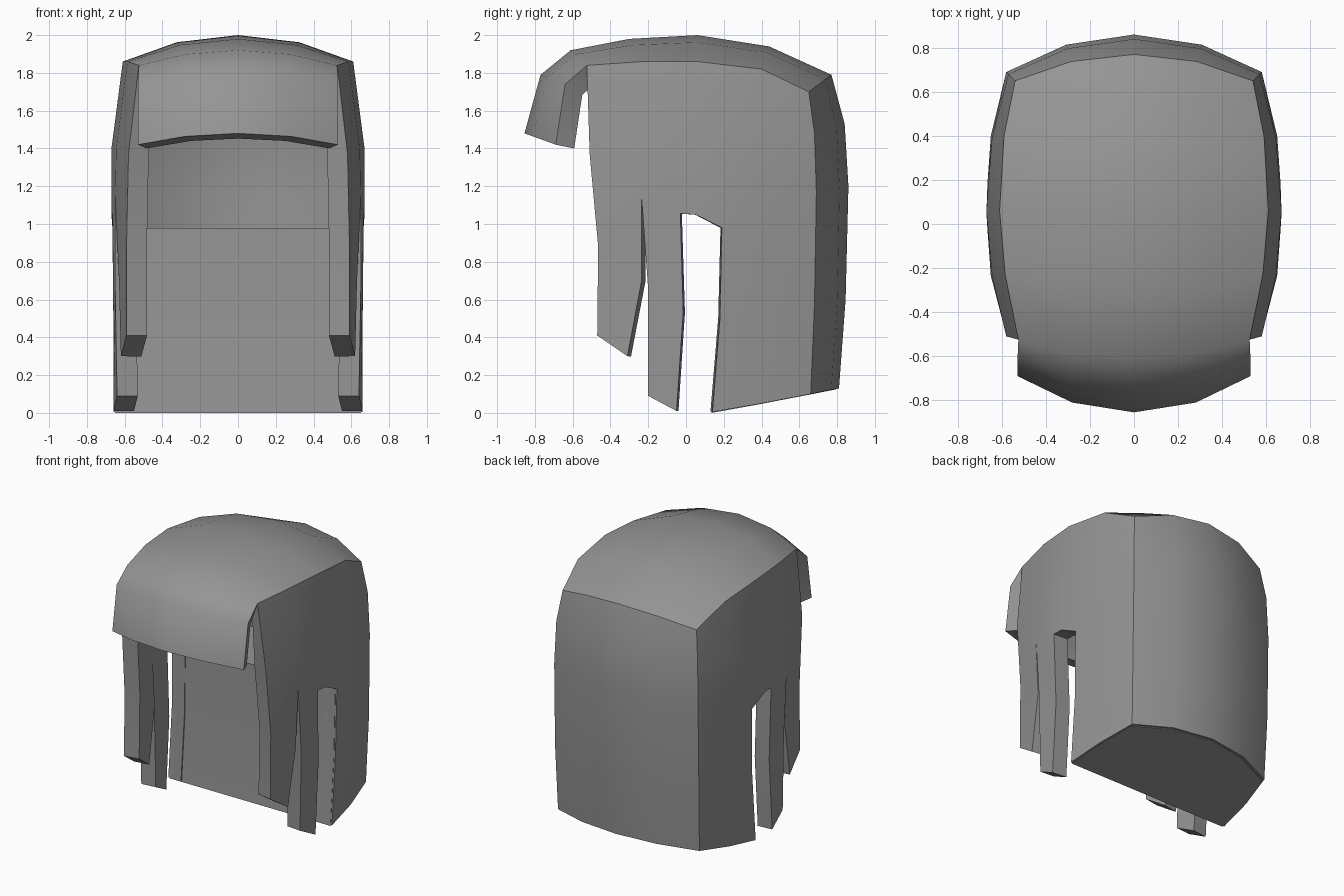
import bpy
import bmesh
from math import radians
from mathutils import Vector

default_cube = bpy.data.objects.get("Cube")
if default_cube:
    bpy.data.objects.remove(default_cube, do_unlink=True)

# One flat grey for all the hair
grey = bpy.data.materials.new("hair_grey")
grey.use_nodes = True
colour = (0.3, 0.3, 0.3, 1)
grey.diffuse_color = colour
grey.node_tree.nodes["Principled BSDF"].inputs["Base Color"].default_value = colour


def finish(bm, name, thickness=0):
    """Turn a half mesh into a mirrored, optionally thickened, smooth object."""
    bmesh.ops.recalc_face_normals(bm, faces=bm.faces)
    mesh = bpy.data.meshes.new(name)
    bm.to_mesh(mesh)
    bm.free()
    mesh.materials.append(grey)
    obj = bpy.data.objects.new(name, mesh)
    bpy.context.collection.objects.link(obj)
    bpy.ops.object.select_all(action="DESELECT")
    obj.select_set(True)
    bpy.context.view_layer.objects.active = obj
    mirror = obj.modifiers.new("mirror", "MIRROR")
    mirror.use_clip = True
    if thickness:
        solid = obj.modifiers.new("thickness", "SOLIDIFY")
        solid.thickness = thickness
        solid.offset = -1
        solid.use_even_offset = True
    for modifier in list(obj.modifiers):
        bpy.ops.object.modifier_apply(modifier=modifier.name)
    bpy.ops.object.shade_smooth_by_angle(angle=radians(45))


def row_points(centre, edge):
    """Centre, middle and edge points of one curved row."""
    c, e = Vector((0, *centre)), Vector(edge)
    mid = c.lerp(e, 0.27)
    mid.x = e.x * 0.53
    return [c, mid, e]


# Rows from the fringe tip, over the crown, down the back
rows = [row_points(c, e) for c, e in (
    ((-.855, 1.48), (.53, -.69, 1.42)),
    ((-.77, 1.79), (.53, -.64, 1.74)),
    ((-.61, 1.92), (.525, -.525, 1.84)),
    ((-.3, 1.98), (.585, -.23, 1.86)),
    ((.06, 2), (.61, .06, 1.86)),
    ((.44, 1.94), (.59, .4, 1.82)),
    ((.77, 1.79), (.54, .65, 1.7)),
    ((.84, 1.53), (.57, .68, 1.48)),
    ((.86, 1.2), (.58, .69, 1.17)),
    ((.845, .6), (.58, .68, .57)),
    ((.81, .13), (.57, .66, .1)),
)]

# Side points: front lock, rear lock, gap and back panel
side = dict(
    front_high=(.58, -.51, 1.37), front_mid=(.59, -.465, .88), front_tip=(.59, -.47, .41),
    ear_high=(.645, -.23, 1.4), notch=(.65, -.235, 1.14),
    front_back=(.63, -.235, .7), front_back_tip=(.62, -.31, .3),
    rear_mid=(.65, -.2, .65), rear_tip=(.64, -.2, .09),
    rear_top=(.665, -.03, 1.055), rear_back=(.66, -.015, .53), rear_back_tip=(.66, -.05, .01),
    mid_high=(.67, .06, 1.4), gap_top=(.67, .05, 1.05), gap_back=(.665, .19, .98),
    panel_front=(.66, .18, .5), panel_tip=(.66, .14, .005),
    back_high=(.645, .39, 1.42), back_mid=(.65, .4, 1.08),
    back_low=(.645, .4, .53), back_tip=(.63, .4, .05),
)

# Names of the row edges that the side panels hang from
edge_names = ["fringe_tip", "fringe_mid", "temple", "crown_front", "crown", "crown_back",
              "nape_top", "nape_high", "nape_mid", "nape_low", "nape_tip"]

# Corners of each side face, in order around it
side_faces = (
    ("temple", "crown_front", "ear_high", "front_high"),
    ("front_high", "ear_high", "notch", "front_back", "front_mid"),
    ("front_mid", "front_back", "front_back_tip", "front_tip"),
    ("crown_front", "crown", "mid_high", "ear_high"),
    ("ear_high", "mid_high", "gap_top", "rear_top", "notch"),
    ("notch", "rear_top", "rear_back", "rear_mid"),
    ("rear_mid", "rear_back", "rear_back_tip", "rear_tip"),
    ("crown", "crown_back", "back_high", "mid_high"),
    ("mid_high", "back_high", "back_mid", "gap_back", "gap_top"),
    ("crown_back", "nape_top", "nape_high", "back_high"),
    ("back_high", "nape_high", "nape_mid", "back_mid"),
    ("gap_back", "back_mid", "back_low", "panel_front"),
    ("back_mid", "nape_mid", "nape_low", "back_low"),
    ("panel_front", "back_low", "back_tip", "panel_tip"),
    ("back_low", "nape_low", "nape_tip", "back_tip"),
)

# Hair shell: cap, fringe and side locks
bm = bmesh.new()
grid = [[bm.verts.new(p) for p in row] for row in rows]
for upper, lower in zip(grid, grid[1:]):
    for i in range(2):
        bm.faces.new((upper[i], upper[i + 1], lower[i + 1], lower[i]))
points = {name: bm.verts.new(p) for name, p in side.items()}
points.update({name: row[-1] for name, row in zip(edge_names, grid)})
for corners in side_faces:
    bm.faces.new([points[name] for name in corners])
finish(bm, "hair_shell", thickness=0.11)

# Solid mass of hair filling the back below the head
outline = [
    [Vector(side[name]) for name in names] + row[::-1]
    for names, row in (
        (("gap_back", "back_mid"), rows[8]),
        (("panel_front", "back_low"), rows[9]),
        (("panel_tip", "back_tip"), rows[10]),
    )
]
bm = bmesh.new()
rings = []
for level, ring in enumerate(outline):
    verts = []
    for i, p in enumerate(ring):
        q = Vector((p.x * 0.985, p.y - 0.015, p.z))
        if i == 0:
            q.y = p.y - 0.004
        if level == 0:
            q.z = side["gap_back"][2]
        if level == 2:
            q.z -= 0.005
        verts.append(bm.verts.new(q))
    # Centre point of the flat front
    verts.append(bm.verts.new((0, verts[0].co.y, verts[0].co.z)))
    rings.append(verts)
for a, b in zip(rings, rings[1:]):
    for i in range(len(a)):
        j = (i + 1) % len(a)
        if i != len(a) - 2:  # leave the mirror plane open
            bm.faces.new((a[i], a[j], b[j], b[i]))
bm.faces.new(rings[0])
bm.faces.new(rings[-1])
finish(bm, "back_hair_fill")
